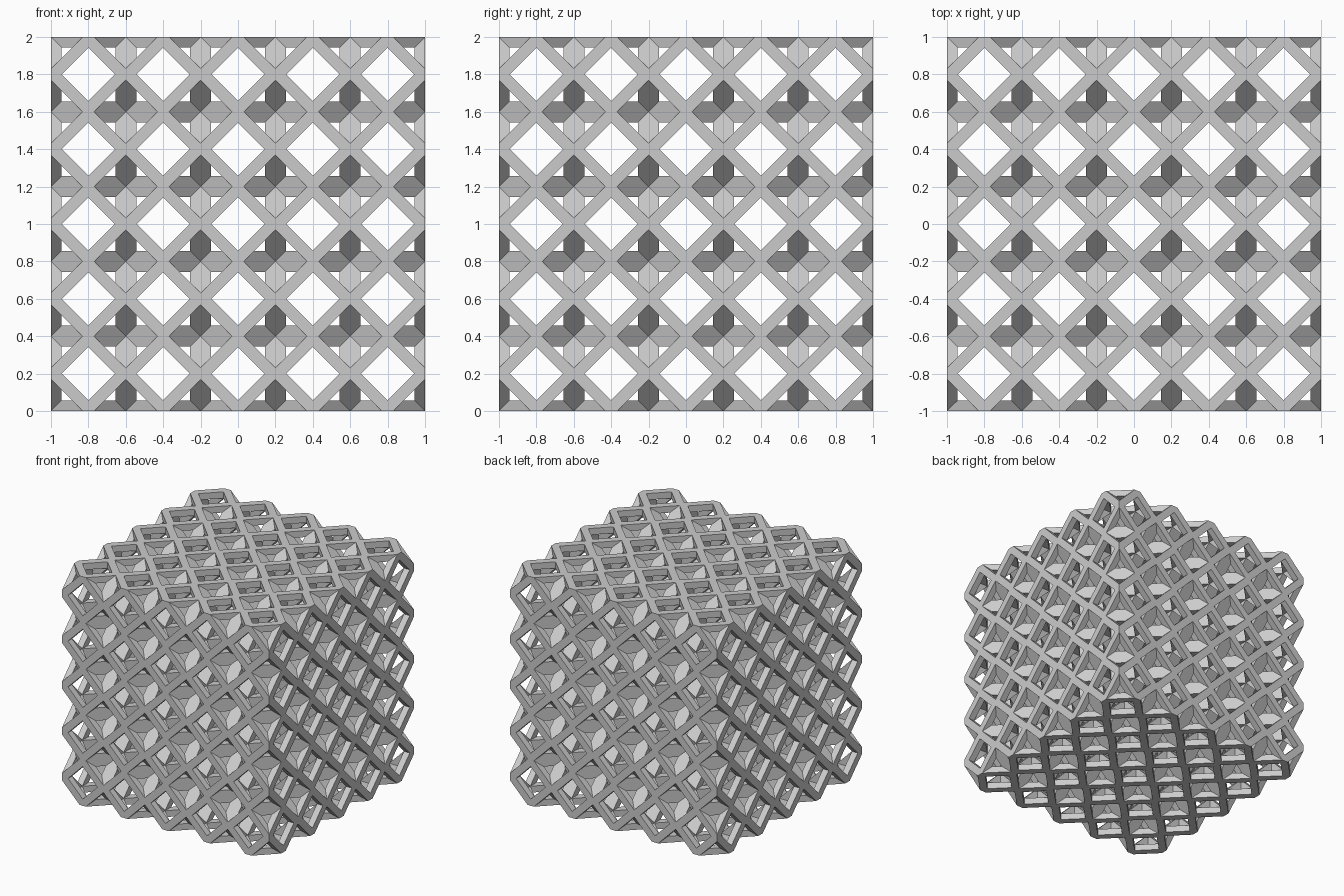
import bpy
import bmesh
from mathutils import Matrix, Vector

cube = bpy.data.objects.get("Cube")
if cube:
    bpy.data.objects.remove(cube, do_unlink=True)

CELLS = 5
PITCH = 2 / CELLS
HALF = PITCH / 2
HOLE = 0.142      # half diagonal of the square opening
LIP = 0.031       # half width of each cut frame tip
DEPTH = 0.056     # frame thickness inside one cell

grey = bpy.data.materials.new("light_grey")
grey.use_nodes = True
colour = (0.6, 0.6, 0.6, 1)
grey.diffuse_color = colour
grey.node_tree.nodes["Principled BSDF"].inputs["Base Color"].default_value = colour


def add_frame(bm, turn):
    """Diamond frame on one wall of the cell, its outer side flush with the wall."""
    rings = []
    for z in (HALF, HALF - DEPTH):
        ring = []
        for k in range(4):
            spin = Matrix.Rotation(k * 1.5707963, 3, 'Z')
            tip = [(HALF, -LIP, z), (HALF, LIP, z), (HOLE, 0, z)]
            ring.append([bm.verts.new(turn @ (spin @ Vector(p))) for p in tip])
        rings.append(ring)
    top, low = rings
    for k in range(4):
        n = (k + 1) % 4
        for ring in rings:
            a, b, i = ring[k]
            bm.faces.new((a, b, i))
            bm.faces.new((b, ring[n][0], ring[n][2], i))
        # tip, outer strut and inner opening walls
        for p, q in (((k, 0), (k, 1)), ((k, 1), (n, 0)), ((n, 2), (k, 2))):
            bm.faces.new((top[p[0]][p[1]], low[p[0]][p[1]],
                          low[q[0]][q[1]], top[q[0]][q[1]]))


# One lattice cell: a diamond frame on each of its six walls
bm = bmesh.new()
for axis in ('X', 'Y'):
    for quarter in range(4):
        if axis == 'Y' and quarter % 2 == 0:
            continue
        add_frame(bm, Matrix.Rotation(quarter * 1.5707963, 3, axis))
bmesh.ops.recalc_face_normals(bm, faces=bm.faces)
mesh = bpy.data.meshes.new("lattice_block")
bm.to_mesh(mesh)
bm.free()
mesh.materials.append(grey)

lattice = bpy.data.objects.new("lattice_block", mesh)
bpy.context.collection.objects.link(lattice)
start = HALF - 1
lattice.location = (start, start, HALF)

# Repeat the cell along all three axes
for i, name in enumerate("xyz"):
    array = lattice.modifiers.new("repeat_" + name, 'ARRAY')
    array.count = CELLS
    array.use_relative_offset = False
    array.use_constant_offset = True
    offset = [0, 0, 0]
    offset[i] = PITCH
    array.constant_offset_displace = offset
